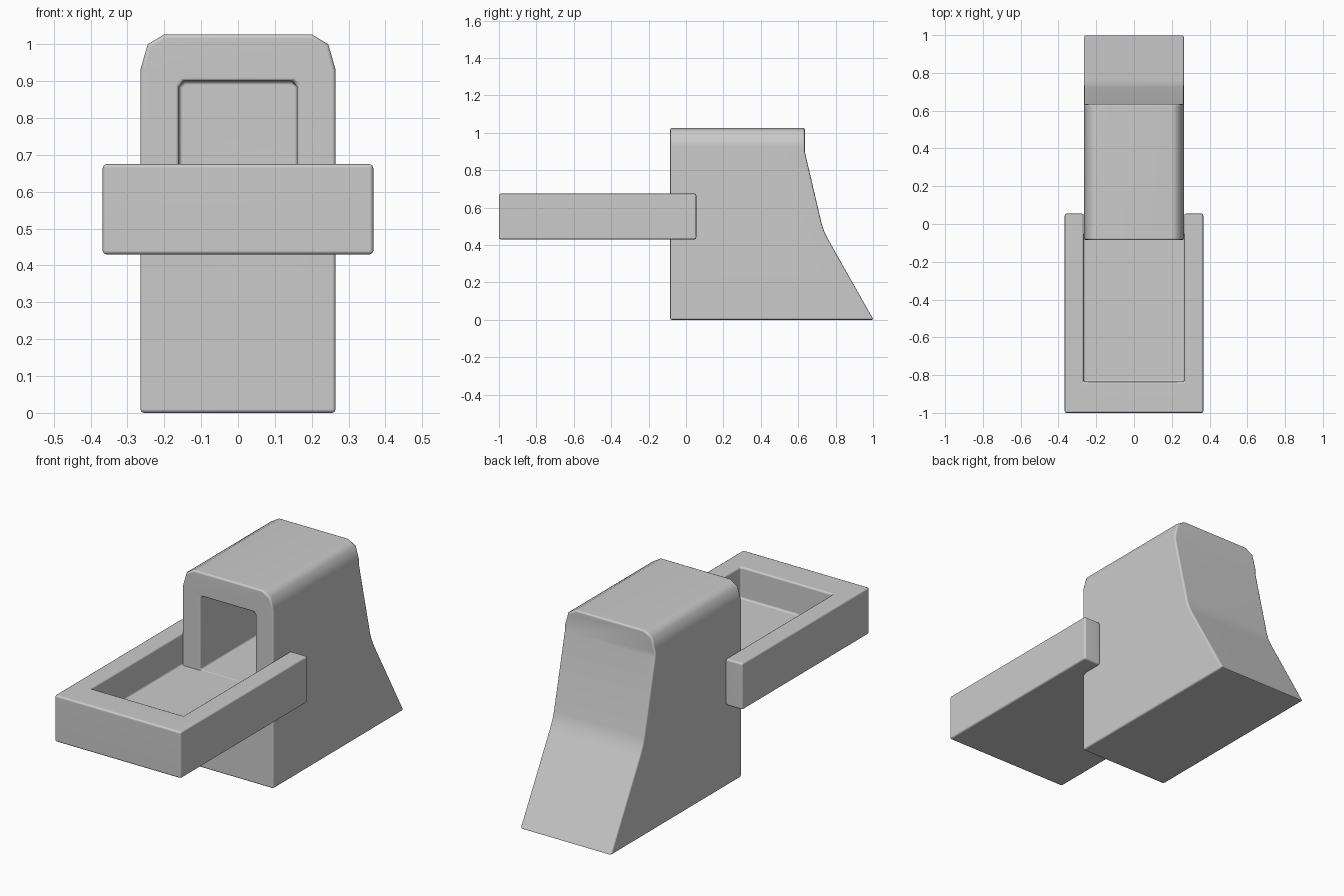
import bpy, bmesh, math
from mathutils import Vector

if "Cube" in bpy.data.objects:
    bpy.data.objects.remove(bpy.data.objects["Cube"])


def prism(name, outline, axis, lo, hi):
    """Extrude a closed 2D outline along the given axis from lo to hi."""
    def place(p, d):
        c = list(p)
        c.insert(axis, d)
        return Vector(c)
    bm = bmesh.new()
    face = bm.faces.new([bm.verts.new(place(p, lo)) for p in outline])
    ext = bmesh.ops.extrude_face_region(bm, geom=[face])
    shift = place((0, 0), hi - lo)
    bmesh.ops.translate(bm, vec=shift,
                        verts=[v for v in ext["geom"] if isinstance(v, bmesh.types.BMVert)])
    bmesh.ops.recalc_face_normals(bm, faces=bm.faces)
    mesh = bpy.data.meshes.new(name)
    bm.to_mesh(mesh)
    bm.free()
    obj = bpy.data.objects.new(name, mesh)
    bpy.context.collection.objects.link(obj)
    return obj


def mirrored(half):
    """Complete an outline's right half with its mirrored left half."""
    return half + [(-x, v) for x, v in reversed(half)]


def apply_all(obj):
    bpy.ops.object.select_all(action='DESELECT')
    obj.select_set(True)
    bpy.context.view_layer.objects.active = obj
    for m in list(obj.modifiers):
        bpy.ops.object.modifier_apply(modifier=m.name)


def combine(obj, cutter, operation):
    m = obj.modifiers.new("cut", 'BOOLEAN')
    m.operation, m.solver, m.object = operation, 'EXACT', cutter
    apply_all(obj)
    bpy.data.objects.remove(cutter)


def finish(obj):
    """Soften edges and shade."""
    b = obj.modifiers.new("edge", 'BEVEL')
    b.width, b.segments, b.angle_limit = 0.01, 2, math.radians(50)
    apply_all(obj)
    bpy.ops.object.shade_smooth_by_angle(angle=math.radians(50))
    w = obj.modifiers.new("normals", 'WEIGHTED_NORMAL')
    w.keep_sharp = True


# Tower: arched front outline intersected with the flared side profile
tower = prism("tower_body", mirrored([(0.265, 0.0), (0.265, 0.93), (0.245, 1.0), (0.2, 1.027)]),
              1, -0.085, 1.1)
side = prism("side_profile", [(-0.2, -0.1), (1.06, -0.1), (1.003, 0.0), (0.76, 0.43),
                              (0.738, 0.475), (0.725, 0.515), (0.635, 0.9),
                              (0.635, 1.1), (-0.2, 1.1)], 0, -0.5, 0.5)
combine(tower, side, 'INTERSECT')

# Front opening running into the tower
hole = prism("opening", mirrored([(0.16, 0.512), (0.16, 0.885), (0.147, 0.9)]), 1, -0.3, 0.53)
combine(tower, hole, 'DIFFERENCE')
finish(tower)

# Tray: block with a shallow well and a notch gripping the tower
tray = prism("tray", mirrored([(0.367, -1.0), (0.367, 0.055)]), 2, 0.43, 0.675)
well = prism("well", mirrored([(0.267, -0.835), (0.267, 0.3)]), 2, 0.51, 1.0)
combine(tray, well, 'DIFFERENCE')
notch = prism("notch", mirrored([(0.267, -0.06), (0.267, 0.3)]), 2, 0.2, 1.0)
combine(tray, notch, 'DIFFERENCE')
finish(tray)
